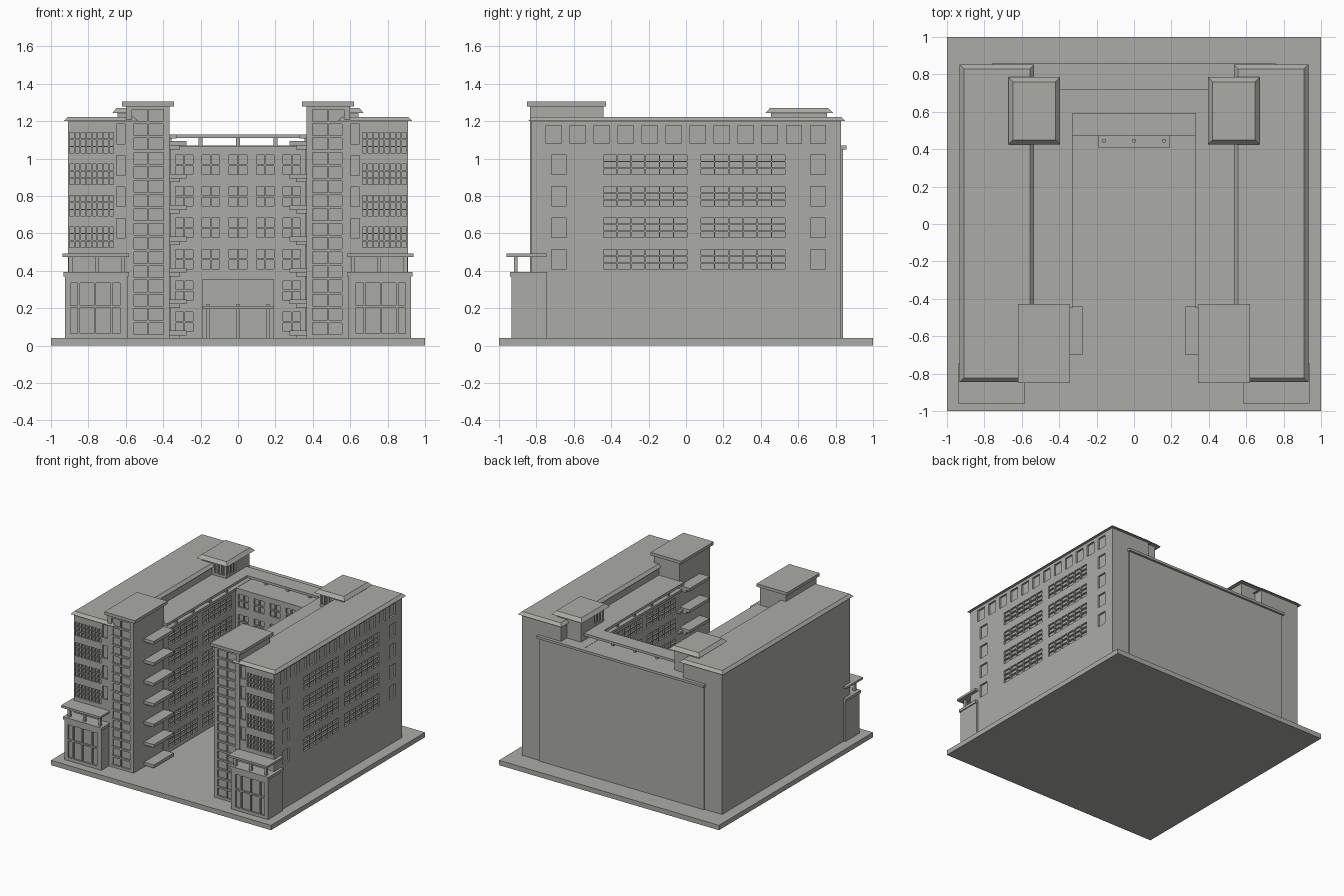
import bpy, bmesh

if "Cube" in bpy.data.objects:
    bpy.data.objects.remove(bpy.data.objects["Cube"])

STONE = bpy.data.materials.new("grey stone")
STONE.diffuse_color = (0.41, 0.41, 0.38, 1)
STONE.use_nodes = True
STONE.node_tree.nodes["Principled BSDF"].inputs["Base Color"].default_value = STONE.diffuse_color
G = 0.04      # ground level on top of the plinth
DEPTH = 0.014  # window recess


def boxes(name, items, inset=0.0, s=1):
    """One object from (lo, hi) boxes; inset tapers the top, s = -1 mirrors in x."""
    bm = bmesh.new()
    for lo, hi in items:
        ring = []
        for z, i in ((lo[2], 0), (hi[2], inset)):
            ring.append([bm.verts.new((s * x, y, z)) for x, y in (
                (lo[0] + i, lo[1] + i), (hi[0] - i, lo[1] + i),
                (hi[0] - i, hi[1] - i), (lo[0] + i, hi[1] - i))])
        b, t = ring
        bm.faces.new(b[::-1])
        bm.faces.new(t)
        for k in range(4):
            n = (k + 1) % 4
            bm.faces.new((b[k], b[n], t[n], t[k]))
    bmesh.ops.recalc_face_normals(bm, faces=bm.faces)
    me = bpy.data.meshes.new(name)
    bm.to_mesh(me)
    bm.free()
    me.materials.append(STONE)
    ob = bpy.data.objects.new(name, me)
    bpy.context.collection.objects.link(ob)
    return ob


def carved(name, lo, hi, cuts, s=1):
    """A block with window recesses cut into it."""
    ob = boxes(name, [(lo, hi)], s=s)
    cutter = boxes(name + "_cutter", cuts, s=s)
    mod = ob.modifiers.new("windows", 'BOOLEAN')
    mod.operation, mod.solver, mod.object = 'DIFFERENCE', 'EXACT', cutter
    bpy.context.view_layer.objects.active = ob
    bpy.ops.object.modifier_apply(modifier=mod.name)
    bpy.data.objects.remove(cutter)
    return ob


def on_y(y, rects):
    """Recesses in a wall facing -y, rects are (x0, x1, z0, z1)."""
    return [((a, y - 0.02, c), (b, y + DEPTH, d)) for a, b, c, d in rects]


def on_x(x, rects, face=1):
    """Recesses in a wall facing +x (face 1) or -x (face -1)."""
    x0, x1 = sorted((x + face * 0.02, x - face * DEPTH))
    return [((x0, a, c), (x1, b, d)) for a, b, c, d in rects]


def grid(u0, u1, v0, v1, cols, rows, gu=0.007, gv=0.007):
    """Rectangular panes separated by narrow bars."""
    du, dv = (u1 - u0 + gu) / cols, (v1 - v0 + gv) / rows
    return [(u0 + i * du, u0 + (i + 1) * du - gu, v0 + j * dv, v0 + (j + 1) * dv - gv)
            for i in range(cols) for j in range(rows)]


FLOORS = [0.41 + 0.168 * i for i in range(4)]
ALL_FLOORS = [0.075, 0.242] + FLOORS

boxes("plinth", [((-1, -1, 0), (1, 1, G))])

for s, side in ((1, "right"), (-1, "left")):
    # outer wing with small front panes; only the right flank has windows
    rects = []
    for z in FLOORS:
        rects += grid(0.665, 0.9, z + 0.115, z + 0.225, 8, 3)
        rects.append((0.605, 0.65, z + 0.165, z + 0.27))
    cuts = on_y(-0.83, rects)
    if s == 1:
        flank = [(-0.749 + 0.1285 * i, -0.668 + 0.1285 * i, 1.08, 1.177) for i in range(12)]
        for z in FLOORS:
            flank += [(-0.72, -0.64, z, z + 0.105), (0.665, 0.745, z, z + 0.105)]
            flank += grid(-0.44, 0.005, z, z + 0.105, 6, 3)
            flank += grid(0.08, 0.53, z, z + 0.105, 6, 3)
        cuts += on_x(0.91, flank)
    carved(side + "_wing", (0.555, -0.83, G), (0.91, 0.83, 1.2), cuts, s)
    boxes(side + "_wing_roof", [((0.535, -0.845, 1.2), (0.932, 0.852, 1.222))], 0.022, s)

    # inner wing facing the courtyard
    inner = []
    for z in ALL_FLOORS:
        inner += grid(-0.38, -0.01, z, z + 0.105, 5, 3) + grid(0.06, 0.43, z, z + 0.105, 5, 3)
    carved(side + "_inner_wing", (0.36, -0.45, G), (0.56, 0.83, 1.05), on_x(0.36, inner, -1), s)
    boxes(side + "_inner_wing_coping", [((0.345, -0.45, 1.05), (0.56, 0.83, 1.07))], s=s)
    boxes(side + "_floor_ledges",
          [((0.335, -0.45, z - 0.03), (0.37, -0.40, z - 0.01)) for z in ALL_FLOORS[1:]], s=s)
    boxes(side + "_terrace_canopy", [((0.33, -0.45, 1.108), (0.56, 0.6, 1.13))], s=s)
    boxes(side + "_terrace_posts",
          [((0.355, y, 1.06), (0.375, y + 0.02, 1.115)) for y in (-0.3, -0.08, 0.14, 0.36)], s=s)

    # stair tower with two tall columns of panes
    panes = grid(0.397, 0.478, 0.06, 1.262, 1, 16, gv=0.014)
    panes += grid(0.486, 0.567, 0.06, 1.262, 1, 16, gv=0.014)
    carved(side + "_stair_tower", (0.365, -0.835, G), (0.6, -0.44, 1.28), on_y(-0.835, panes), s)
    boxes(side + "_tower_cap", [((0.343, -0.85, 1.28), (0.62, -0.427, 1.305))], s=s)

    # balconies on the courtyard side of the tower
    slabs = []
    for z in [G + 0.015] + [z - 0.02 for z in ALL_FLOORS[1:]] + [1.07]:
        slabs += [((0.275, -0.7, z), (0.37, -0.44, z + 0.025)),
                  ((0.31, -0.67, z - 0.02), (0.37, -0.44, z))]
    boxes(side + "_balconies", slabs, s=s)

    # glazed entrance block with raised canopy
    glass = []
    for a, b in ((0.63, 0.67), (0.683, 0.76), (0.77, 0.845), (0.857, 0.895)):
        glass += [(a, b, 0.065, 0.203), (a, b, 0.215, 0.335)]
    carved(side + "_porch", (0.59, -0.932, G), (0.925, -0.745, 0.375), on_y(-0.932, glass), s)
    boxes(side + "_porch_cap", [((0.582, -0.94, 0.37), (0.933, -0.743, 0.393))], s=s)
    boxes(side + "_porch_posts", [((x, -0.92, 0.39), (x + 0.02, -0.9, 0.48))
                                  for x in (0.605, 0.745, 0.885)], s=s)
    boxes(side + "_porch_canopy", [((0.582, -0.96, 0.475), (0.937, -0.745, 0.492))], s=s)

    # rear penthouse
    slits = grid(0.44, 0.53, 1.15, 1.23, 3, 1, 0.012)
    slits_in = grid(0.48, 0.58, 1.15, 1.23, 3, 1, 0.012)
    carved(side + "_penthouse", (0.425, 0.455, 1.04), (0.645, 0.755, 1.25),
           on_y(0.455, slits) + on_x(0.425, slits_in, -1), s)
    boxes(side + "_penthouse_roof", [((0.395, 0.425, 1.245), (0.672, 0.785, 1.272))], 0.025, s)

# central block closing the courtyard
rects = []
for k, z in enumerate(ALL_FLOORS):
    for x in (-0.287, -0.145, 0, 0.145, 0.287):
        if k > 1 or abs(x) > 0.2:
            rects += grid(x - 0.047, x + 0.047, z, z + 0.105, 2, 2, 0.008, 0.01)
rects.append((-0.19, 0.19, G + 0.002, 0.355))
carved("central_block", (-0.4, 0.48, G), (0.4, 0.83, 1.05), on_y(0.48, rects))
boxes("central_coping", [((-0.4, 0.472, 1.05), (0.4, 0.83, 1.068))])
boxes("roof_pergola", [((-0.45, 0.59, 1.11), (0.45, 0.72, 1.13))])
boxes("pergola_posts", [((x - 0.01, 0.64, 1.06), (x + 0.01, 0.67, 1.115)) for x in (-0.2, 0, 0.2)])

# courtyard entrance canopy
boxes("entrance_canopy", [((-0.192, 0.41, 0.195), (0.192, 0.5, 0.212))])
boxes("entrance_posts", [((x - 0.008, 0.437, G), (x + 0.008, 0.455, 0.222)) for x in (-0.16, 0, 0.16)])

# blank rear wall panel with a ledge along its top
boxes("rear_panel", [((-0.75, 0.82, G), (0.75, 0.84, 1.05))])
boxes("rear_ledge", [((-0.76, 0.82, 1.05), (0.76, 0.857, 1.07))])
